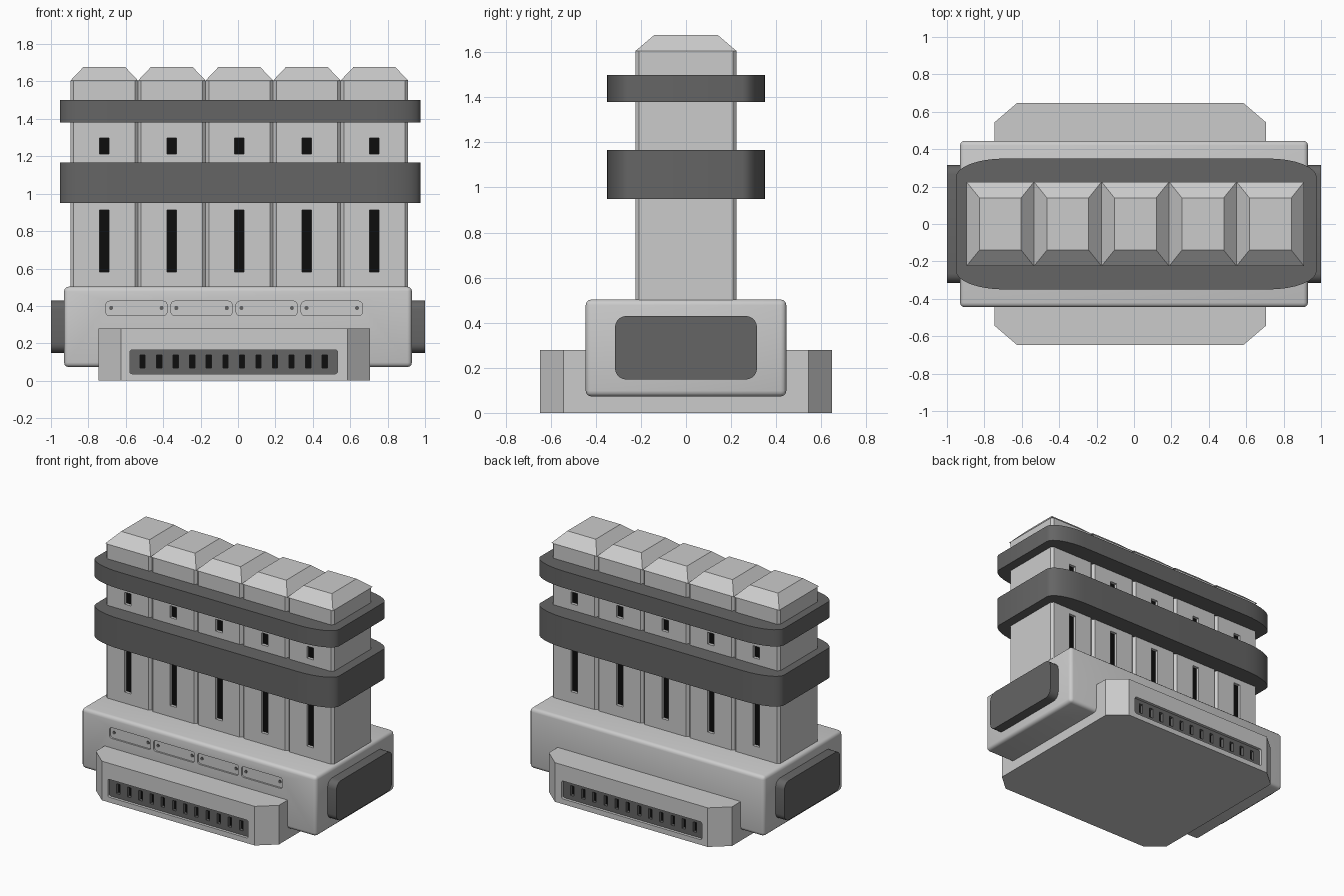
import bpy, bmesh
from math import cos, sin, pi

if "Cube" in bpy.data.objects:
    bpy.data.objects.remove(bpy.data.objects["Cube"])


def material(name, v):
    m = bpy.data.materials.new(name)
    m.diffuse_color = (v, v, v, 1)
    m.use_nodes = True
    m.node_tree.nodes["Principled BSDF"].inputs["Base Color"].default_value = m.diffuse_color
    return m


DARK, BLACK = material("dark_grey", 0.13), material("black", 0.004)


def rect(x0, x1, y0, y1, rx=0, ry=None, seg=5):
    """Rectangle outline; corners are elliptical arcs (seg=1 gives chamfers)."""
    if not rx:
        return [(x0, y0), (x1, y0), (x1, y1), (x0, y1)]
    ry = ry or rx
    pts = []
    for k, (cx, cy) in enumerate([(x1 - rx, y1 - ry), (x0 + rx, y1 - ry),
                                  (x0 + rx, y0 + ry), (x1 - rx, y0 + ry)]):
        for i in range(seg + 1):
            a = (k + i / seg) * pi / 2
            pts.append((cx + rx * cos(a), cy + ry * sin(a)))
    return pts


def prism(name, outlines, a, b, axis='z', mat=None, tops=None):
    """Extrude 2D outlines from a to b along an axis; tops gives a tapered end."""
    place = {'z': lambda u, v, w: (u, v, w), 'x': lambda u, v, w: (w, u, v),
             'y': lambda u, v, w: (u, w, v)}[axis]
    bm = bmesh.new()
    for lo, hi in zip(outlines, tops or outlines):
        p = [bm.verts.new(place(u, v, a)) for u, v in lo]
        q = [bm.verts.new(place(u, v, b)) for u, v in hi]
        bm.faces.new(p)
        bm.faces.new(q)
        for i in range(len(p)):
            j = (i + 1) % len(p)
            bm.faces.new((p[i], p[j], q[j], q[i]))
    bmesh.ops.recalc_face_normals(bm, faces=bm.faces)
    me = bpy.data.meshes.new(name)
    bm.to_mesh(me)
    bm.free()
    ob = bpy.data.objects.new(name, me)
    bpy.context.collection.objects.link(ob)
    if mat:
        me.materials.append(mat)
    return ob


def activate(ob):
    bpy.ops.object.select_all(action='DESELECT')
    ob.select_set(True)
    bpy.context.view_layer.objects.active = ob


def smooth(ob):
    activate(ob)
    bpy.ops.object.shade_smooth_by_angle(angle=0.6)


def cut(ob, cutter):
    cutter.hide_render = True
    m = ob.modifiers.new("cut", 'BOOLEAN')
    m.operation, m.object, m.solver = 'DIFFERENCE', cutter, 'EXACT'
    activate(ob)
    bpy.ops.object.modifier_apply(modifier=m.name)
    bpy.data.objects.remove(cutter)


# Chamfered foot with a grille on front and back
foot = prism("foot", [rect(-0.745, 0.705, -0.647, 0.647, 0.12, 0.103, 1)], 0, 0.28)
panel = rect(-0.578, 0.532, 0.037, 0.165, 0.012, seg=3)
slots = [rect(x - 0.014, x + 0.014, 0.068, 0.138)
         for x in (-0.51 + 0.0885 * i for i in range(12))]
for s, side in ((-1, "front"), (1, "back")):
    cut(foot, prism("cutter", [panel], s * 0.597, s * 0.7, 'y'))
    grille = prism(side + "_grille", [panel], s * 0.60, s * 0.627, 'y', DARK)
    cut(grille, prism("cutter", slots, s * 0.58, s * 0.7, 'y'))
    prism(side + "_grille_backing", [panel], s * 0.595, s * 0.604, 'y', BLACK)

# Rounded housing
housing = prism("housing", [rect(-0.93, 0.93, -0.445, 0.445)], 0.073, 0.503)
bev = housing.modifiers.new("round", 'BEVEL')
bev.width, bev.segments = 0.025, 3
activate(housing)
bpy.ops.object.modifier_apply(modifier=bev.name)

# Recessed label plates with two screws each, front only
plate_x = [-0.706 + 0.348 * i for i in range(4)]
cut(housing, prism("cutter", [rect(x, x + 0.326, 0.348, 0.425, 0.018, seg=3)
                              for x in plate_x], -0.433, -0.5, 'y'))
smooth(housing)
dots = [rect(x + d - 0.011, x + d + 0.011, 0.378, 0.4, 0.0109, seg=3)
        for x in plate_x for d in (0.028, 0.298)]
prism("plate_screws", dots, -0.43, -0.438, 'y', DARK)

# Dark end pads
for s, side in ((-1, "left"), (1, "right")):
    smooth(prism(side + "_end_pad", [rect(-0.315, 0.315, 0.148, 0.43, 0.05)],
                 s * 0.9, s * 1.0, 'x', DARK))

# Five columns with slotted faces and tapered caps
for i in range(5):
    c = -0.715 + 0.361 * i
    h = 0.1803
    col = prism(f"column_{i + 1}", [rect(c - h, c + h, -0.225, 0.225, 0.017, seg=1)], 0.45, 1.605)
    windows = [rect(c - 0.026, c + 0.026, 0.582, 0.912),
               rect(c - 0.026, c + 0.026, 1.212, 1.297)]
    for s, side in ((-1, "front"), (1, "back")):
        cut(col, prism("cutter", windows, s * 0.2, s * 0.3, 'y'))
        prism(f"{side}_windows_{i + 1}", windows, s * 0.197, s * 0.204, 'y', BLACK)
    prism(f"cap_{i + 1}", [rect(c - h, c + h, -0.225, 0.225)], 1.605, 1.677,
          tops=[rect(c - 0.112, c + 0.112, -0.14, 0.14)])

# Dark bands around the columns
for name, z0, z1 in (("lower_band", 0.95, 1.167), ("upper_band", 1.38, 1.5)):
    smooth(prism(name, [rect(-0.952, 0.977, -0.35, 0.35, 0.26, 0.1, 8)], z0, z1, mat=DARK))
